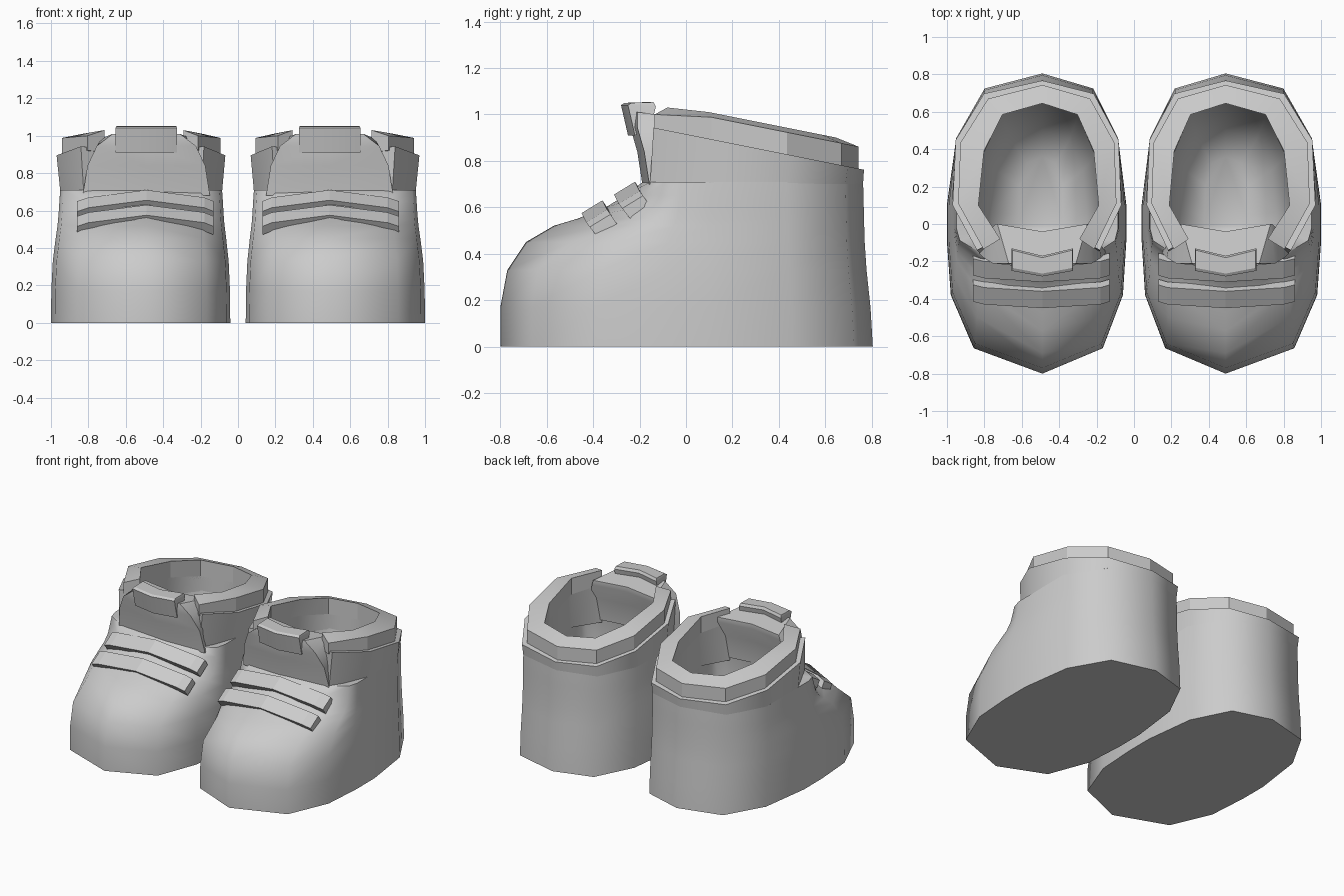
import bpy, bmesh, math

cube = bpy.data.objects.get("Cube")
if cube:
    bpy.data.objects.remove(cube)

grey = bpy.data.materials.new("plain_grey")
grey.use_nodes = True
COLOUR = (0.6, 0.6, 0.6, 1)
grey.diffuse_color = COLOUR
grey.node_tree.nodes["Principled BSDF"].inputs["Base Color"].default_value = COLOUR

CENTRE = 0.49    # middle of each boot
INNER = 0.88     # the inner side of each boot is slightly narrower
HEEL_WIDTH = 0.49


def loft(name, rings, side, closed=True, caps=True, loop=False, angle=30):
    """Skin rings of points; side is +1 for the left boot, -1 for the right."""
    bm = bmesh.new()
    rows = [[bm.verts.new((side * (CENTRE + x), y, z)) for x, y, z in r] for r in rings]
    n = len(rows[0])
    pairs = list(zip(rows, rows[1:])) + ([(rows[-1], rows[0])] if loop else [])
    for a, b in pairs:
        for i in range(n if closed else n - 1):
            j = (i + 1) % n
            bm.faces.new((a[i], a[j], b[j], b[i]))
    if caps and closed:
        bm.faces.new(rows[0])
        bm.faces.new(rows[-1])
    elif caps:
        bm.faces.new([r[0] for r in rows])
        bm.faces.new([r[-1] for r in rows])
    bmesh.ops.recalc_face_normals(bm, faces=bm.faces)
    mesh = bpy.data.meshes.new(name)
    bm.to_mesh(mesh)
    bm.free()
    mesh.materials.append(grey)
    ob = bpy.data.objects.new(name, mesh)
    bpy.context.collection.objects.link(ob)
    bpy.ops.object.select_all(action='DESELECT')
    ob.select_set(True)
    bpy.context.view_layer.objects.active = ob
    bpy.ops.object.shade_smooth_by_angle(angle=math.radians(angle))


# Sole outline from toe to heel, as fractions of half width and length
OUTLINE = [(0, -1), (.72, -.83), (.96, -.475), (1, -.12),
           (1, .13), (.94, .57), (.63, .9), (0, 1)]


def body_ring(z, width, front, back, taper=1.0, heel=HEEL_WIDTH):
    """Taper draws the sides of the toe back, so the instep is domed."""
    half = []
    for x, y in OUTLINE:
        length = back if y > 0 else front * (taper if x else 1)
        half.append((x * (heel if y > .5 else width), y * length, z))
    return half + [(-x * INNER, y, z) for x, y, z in half[-2:0:-1]]


# Height, half width, toe length, heel length, taper
BODY = [(0, .51, .8, .805), (.17, .508, .8, .795), (.33, .5, .77, .778),
        (.45, .485, .69, .77, .87), (.52, .475, .57, .768, .74),
        (.55, .472, .47, .767, .7), (.6, .468, .345, .766, .72),
        (.65, .465, .265, .765, .82), (.71, .46, .185, .763)]
# The hollow inside, with its own heel width
BODY += [(.7, .35, .1, .65, 1, .34), (.45, .33, .15, .6, 1, .32),
         (.28, .27, .14, .5, 1, .26), (.18, .13, .06, .36, 1, .13)]

# Ankle opening, from the front edge back to the heel
BASE = [(.335, -.155), (.46, .1), (.46, .435), (.309, .687), (0, .763)]
WALL = [(.35, -.14), (.48, .1), (.463, .45), (.312, .697), (0, .767)]
COLLAR = [(.315, -.135), (.45, .11), (.438, .435), (.29, .67), (0, .743)]
LINING = [(.225, -.08), (.342, .1), (.312, .39), (.213, .585), (0, .645)]


def slope(y):
    return .915 - .2 * y


def strip(points, height):
    half = [(x, y, height(y)) for x, y in points]
    return half + [(-x * INNER, y, z) for x, y, z in half[-2::-1]]


def tongue_ring(front, back):
    """Six-sided section; front and back are (half width, y, z)."""
    (w, f, z), (v, b, t) = front, back
    return [(-w, f + .03, z), (0, f, z), (w, f + .03, z),
            (v, b, t), (0, b - .04, t), (-v, b, t)]


def strap_rings(y, z):
    """Bent bar lying across the instep."""
    rings = []
    for x, dy, dz in [(-.36, .035, -.06), (-.31, .02, -.04), (0, 0, 0),
                      (.31, .02, -.04), (.37, .035, -.06)]:
        section = [(0, 0), (.09, .055), (.12, .01), (.035, -.045)]
        rings.append([(x, y + dy + a, z + dz + b) for a, b in section])
    return rings


for side, label in ((1, "left"), (-1, "right")):
    loft(label + "_boot_body", [body_ring(*r) for r in BODY], side, angle=62)

    # Ankle wall with its flat front flaps
    loft(label + "_ankle_wall", [
        strip(BASE, lambda y: .7),
        strip(WALL, slope),
        strip(LINING, slope),
        strip(LINING, lambda y: .66)], side, closed=False, loop=True, angle=50)

    # Padded collar, set in a little from the wall, higher at its inner edge
    loft(label + "_collar", [
        strip(COLLAR, lambda y: slope(y) - .02),
        strip(COLLAR, lambda y: min(1.0, slope(y) + .095)),
        strip(LINING, lambda y: min(1.03, slope(y) + .115)),
        strip(LINING, lambda y: slope(y) - .02)],
        side, closed=False, loop=True, angle=20)

    # Tongue leaning forward between the flaps, and its pull tab
    loft(label + "_tongue", [
        tongue_ring((.34, -.185, .68), (.3, -.06, .68)),
        tongue_ring((.315, -.21, .84), (.29, -.04, .84)),
        tongue_ring((.265, -.24, .945), (.25, 0, .95)),
        tongue_ring((.18, -.24, 1.01), (.24, 0, .985))], side, angle=45)
    loft(label + "_tongue_tab", [
        tongue_ring((.165, -.25, .91), (.165, -.15, .95)),
        tongue_ring((.165, -.28, 1.04), (.165, -.13, 1.035)),
        tongue_ring((.16, -.265, 1.05), (.16, -.14, 1.053))], side)

    # Instep straps
    for part, y, z in (("lower", -.45, .575), ("upper", -.31, .655)):
        loft(label + "_" + part + "_strap", strap_rings(y, z), side, angle=10)
